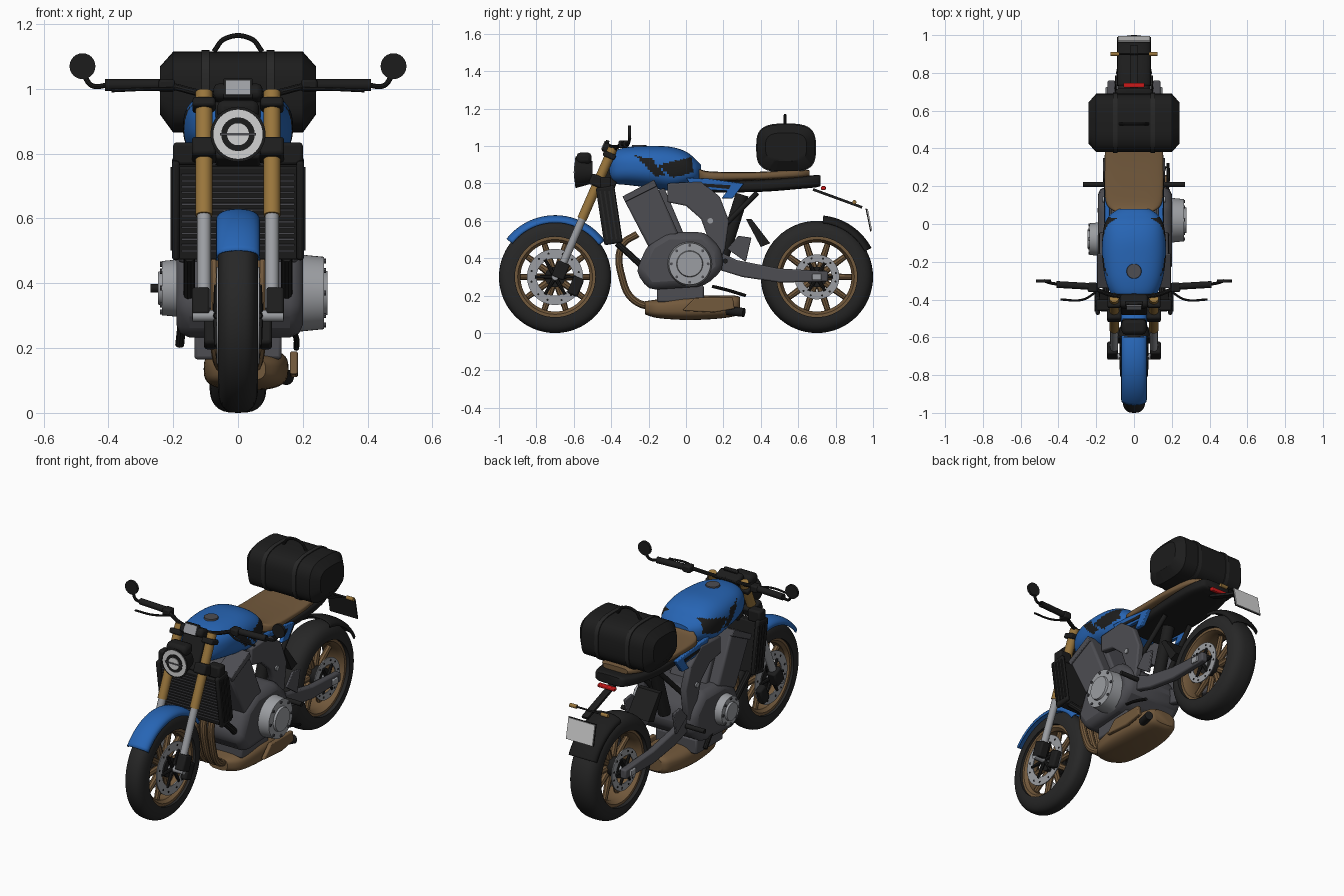
import bpy, bmesh, math
from mathutils import Vector, Matrix
from mathutils.geometry import intersect_point_quad_2d as in_quad

cube = bpy.data.objects.get("Cube")
if cube:
    bpy.data.objects.remove(cube)
SIDES = ((1, "left"), (-1, "right"))
made = []


def material(name, *rgb):
    m = bpy.data.materials.new(name)
    m.use_nodes = True
    m.diffuse_color = (*rgb, 1)
    m.node_tree.nodes["Principled BSDF"].inputs["Base Color"].default_value = (*rgb, 1)
    return m


black = material("matte black", .012, .012, .012)
rubber = material("tyre rubber", .02, .02, .02)
blue = material("paint blue", .02, .13, .46)
bronze = material("bronze brown", .17, .1, .045)
gold = material("fork gold", .32, .18, .045)
grey = material("engine grey", .075, .075, .085)
silver = material("bare silver", .33, .34, .36)
white = material("plate white", .65, .65, .65)
red = material("lamp red", .6, .01, .01)


def finish(name, bm, *mats):
    bmesh.ops.recalc_face_normals(bm, faces=bm.faces)
    me = bpy.data.meshes.new(name)
    bm.to_mesh(me)
    bm.free()
    for m in mats:
        me.materials.append(m)
    ob = bpy.data.objects.new(name, me)
    bpy.context.collection.objects.link(ob)
    made.append(ob)
    return ob


def bevel(ob, width, segments=2):
    mod = ob.modifiers.new("bevel", "BEVEL")
    mod.width, mod.segments = width, segments
    return ob


def box(name, loc, size, mat, tilt=0, soft=0):
    bm = bmesh.new()
    m = Matrix.Translation(loc) @ Matrix.Rotation(tilt, 4, "X") @ Matrix.Diagonal((*size, 1))
    bmesh.ops.create_cube(bm, size=1, matrix=m)
    ob = finish(name, bm, mat)
    return bevel(ob, soft) if soft else ob


def rod(name, a, b, r, mat, r2=None, sides=24):
    a, b = Vector(a), Vector(b)
    bm = bmesh.new()
    m = Matrix.Translation((a + b) / 2) @ (b - a).to_track_quat("Z", "Y").to_matrix().to_4x4()
    bmesh.ops.create_cone(bm, cap_ends=True, segments=sides, radius1=r,
                          radius2=r if r2 is None else r2, depth=(b - a).length, matrix=m)
    return finish(name, bm, mat)


def tube(name, points, r, mat):
    cu = bpy.data.curves.new(name, "CURVE")
    cu.dimensions, cu.bevel_depth, cu.bevel_resolution, cu.use_fill_caps = "3D", r, 3, True
    sp = cu.splines.new("BEZIER")
    sp.bezier_points.add(len(points) - 1)
    for p, co in zip(sp.bezier_points, points):
        p.co, p.handle_left_type, p.handle_right_type = co, "AUTO", "AUTO"
    tmp = bpy.data.objects.new(name, cu)
    bm = bmesh.new()
    bm.from_mesh(tmp.to_mesh())
    bpy.data.objects.remove(tmp)
    return finish(name, bm, mat)


def plate(name, outline, x0, x1, mat, soft=0):
    """Side outline (y, z) pushed out across x."""
    bm = bmesh.new()
    face = bm.faces.new([bm.verts.new((x0, y, z)) for y, z in outline])
    out = bmesh.ops.extrude_face_region(bm, geom=[face])["geom"]
    bmesh.ops.translate(bm, vec=(x1 - x0, 0, 0), verts=[v for v in out if isinstance(v, bmesh.types.BMVert)])
    ob = finish(name, bm, mat)
    return bevel(ob, soft) if soft else ob


def bridge(bm, rings, wrap, closed):
    n = len(rings[0])
    for i in range(len(rings) if wrap else len(rings) - 1):
        a, b = rings[i], rings[(i + 1) % len(rings)]
        for j in range(n if closed else n - 1):
            k = (j + 1) % n
            bm.faces.new((a[j], a[k], b[k], b[j]))


def lathe(name, profile, centre, mat, start=0, end=360, steps=64, closed=True):
    """Profile (radius, x) swept about a sideways axis through centre (y, z)."""
    bm, full = bmesh.new(), end - start == 360
    rings = []
    for i in range(steps if full else steps + 1):
        a = math.radians(start + (end - start) * i / steps)
        rings.append([bm.verts.new((x, centre[0] + r * math.cos(a), centre[1] + r * math.sin(a)))
                      for r, x in profile])
    bridge(bm, rings, full, closed)
    return finish(name, bm, mat)


def loft(name, stations, *mats, along="Y", power=2.5, shift=0, fine=5, n=40):
    """Stations (position, half width, bottom, top) joined by rounded sections."""
    S = [Vector(s) for s in stations]
    S = [S[0]] + S + [S[-1]]
    bm, rings = bmesh.new(), []
    for i in range(1, len(S) - 2):
        for t in [k / fine for k in range(fine + (i == len(S) - 3))]:
            p, q, u, v = S[i - 1:i + 3]
            pos, hw, lo, hi = q + (u - p) * t / 2 + (p * 2 - q * 5 + u * 4 - v) * t**2 / 2 \
                + (q * 3 - p - u * 3 + v) * t**3 / 2
            ring = []
            for k in range(n):
                c, s = math.cos(math.tau * k / n), math.sin(math.tau * k / n)
                w = shift + hw * math.copysign(abs(c)**(2 / power), c)
                z = (lo + hi) / 2 + (hi - lo) / 2 * math.copysign(abs(s)**(2 / power), s)
                ring.append(bm.verts.new((w, pos, z) if along == "Y" else (pos, w, z)))
            rings.append(ring)
    bridge(bm, rings, False, True)
    bm.faces.new(rings[0])
    bm.faces.new(rings[-1])
    return finish(name, bm, *mats)


# Wheels: tyre, rim, spokes, hub and discs
def wheel(name, y, half, disc):
    c = (y, .3)
    tyre = [(.3 - .085 * (1 - math.sin(a)**.8), half * math.copysign(abs(math.cos(a))**.7, math.cos(a)))
            for a in [math.pi * i / 16 for i in range(17)]]
    lathe(name + "_tyre", tyre, c, rubber)
    w = half * .75
    lathe(name + "_rim", [(.235, w), (.2, w), (.185, w * .6), (.185, -w * .6), (.2, -w), (.235, -w)], c, bronze)
    rod(name + "_hub", (-w, *c), (w, *c), .055, black)
    rod(name + "_axle", (-.14, *c), (.14, *c), .018, silver)
    for i in range(10):
        a = math.tau * i / 10
        d = Vector((0, math.cos(a), math.sin(a)))
        rod(name + "_spoke", Vector((0, *c)) + d * .04, Vector((0, *c)) + d * .195, .02, bronze, .015, 8)
    for s, side in SIDES:
        x = s * (half + .004)
        lathe(f"{name}_{side}_disc", [(disc, x), (disc, x - s * .006), (disc * .66, x - s * .006),
              (disc * .66, x)], c, silver)
        for i in range(6):
            a = math.tau * i / 6
            d = Vector((0, math.cos(a), math.sin(a)))
            p = Vector((x, *c))
            rod(f"{name}_{side}_carrier", p, p + d * disc * .72, .012, black, .008, 8)
            for turn in (.2, .8):
                h = Vector((0, math.cos(a + turn), math.sin(a + turn))) * disc * .86
                rod(f"{name}_{side}_disc_hole", p + h, p + h + Vector((s * .002, 0, 0)), .006, black, sides=8)


wheel("front", -.7, .062, .15)
wheel("rear", .7, .088, .12)
for name, y, w, a0, a1, mat in (("front", -.7, .068, 36, 142, blue), ("rear", .7, .09, 28, 84, black)):
    arc = [(.29 + .04 * math.sin(a)**.7, w * math.cos(a)) for a in [math.pi * i / 12 for i in range(13)]]
    fender = lathe(name + "_fender", arc, (y, .3), mat, a0, a1, 32, False)
    fender.modifiers.new("thickness", "SOLIDIFY").thickness = .006

# Front fork, bars, mirrors and side parts
c_frame = [(-.1, .8), (.08, .81), (.18, .73), (.23, .6), (.21, .45), (.15, .32),
           (.09, .38), (.12, .5), (.08, .61), (0, .68), (-.1, .7)]
for s, side in SIDES:
    x = s * .105
    rod(side + "_fork_lower", (x, -.68, .32), (x, -.55, .62), .021, silver)
    rod(side + "_fork_upper", (x, -.556, .61), (x, -.39, .99), .026, gold)
    box(side + "_fork_foot", (s * .115, -.67, .335), (.055, .07, .09), black, -.4, .008)
    box(side + "_brake_caliper", (s * .085, -.59, .25), (.04, .06, .1), black, -.4, .01)
    box(side + "_fork_clamp", (x, -.47, .81), (.075, .09, .06), black, -.4, .01)
    box(side + "_top_clamp", (x, -.41, .95), (.07, .07, .03), black, -.4, .008)
    tube(side + "_handlebar", [(0, -.38, .985), (s * .1, -.38, .985), (s * .22, -.34, 1.01), (s * .26, -.33, 1.01)], .011, black)
    rod(side + "_grip", (s * .24, -.33, 1.012), (s * .41, -.32, 1.012), .018, black)
    box(side + "_switches", (s * .22, -.335, 1.01), (.05, .05, .04), black, 0, .008)
    tube(side + "_lever", [(s * .2, -.36, 1), (s * .27, -.4, 1), (s * .39, -.4, .995)], .006, black)
    tube(side + "_mirror_arm", [(s * .4, -.32, 1.012), (s * .45, -.31, 1.01), (s * .475, -.3, 1.04)], .008, black)
    rod(side + "_mirror", (s * .48, -.31, 1.07), (s * .48, -.295, 1.07), .04, black)
    # Radiator guards and airbox
    box(side + "_radiator_guard", (s * .192, -.41, .63), (.024, .1, .31), black, .15, .01)
    for k in range(4):
        box(side + "_guard_rib", (s * .205, -.44 + k * .024, .63), (.008, .008, .26), rubber, .15)
    box(side + "_radiator_bracket", (s * .16, -.43, .8), (.08, .06, .07), black, 0, .01)
    plate(side + "_airbox", [(-.34, .73), (-.17, .82), (-.04, .53), (-.2, .46)], s * .08, s * .185, grey, .012)
    plate(side + "_airbox_lid", [(-.34, .73), (-.17, .82), (-.155, .785), (-.325, .7)], s * .08, s * .195, grey, .004)
    # Frame, trim and swingarm
    plate(side + "_main_frame", c_frame, s * .12, s * .16, grey, .008)
    rod(side + "_frame_bolt", (s * .15, .13, .6), (s * .168, .13, .6), .015, silver)
    tube(side + "_down_tube", [(s * .15, -.37, .48), (s * .15, -.28, .4), (s * .15, -.18, .3)], .018, black)
    plate(side + "_seat_trim", [(0, .83), (.12, .825), (.31, .8), (.25, .72), (.19, .72), (.22, .76), (.04, .77)],
          s * .13, s * .155, blue, .004)
    plate(side + "_trim_inset", [(.08, .8), (.24, .79), (.23, .77), (.08, .785)], s * .15, s * .158, black)
    rod(side + "_subframe_strut", (s * .09, .38, .75), (s * .11, .17, .54), .014, black)
    plate(side + "_swingarm", [(.17, .44), (.27, .39), (.5, .345), (.76, .33), (.76, .275), (.5, .27), (.3, .3), (.17, .34)],
          s * .1, s * .14, grey, .008)
    box(side + "_axle_block", (s * .14, .7, .3), (.02, .05, .035), silver, 0, .004)
    plate(side + "_heel_guard", [(.22, .45), (.28, .52), (.35, .51), (.32, .38)], s * .15, s * .165, grey, .004)
    rod(side + "_foot_peg", (s * .15, .21, .385), (s * .27, .21, .385), .013, black)
    rod(side + "_rear_signal_stem", (0, .9, .7), (s * .08, .9, .7), .005, black)
    rod(side + "_rear_signal", (s * .08, .9, .7), (s * .125, .9, .7), .011, gold)

# Headlight and dash
rod("headlight_shell", (0, -.59, .86), (0, -.5, .86), .085, black, .06, 40)
box("headlight_cowl", (0, -.545, .935), (.13, .08, .06), black, 0, .02)
for name, r, depth, mat in (("ring", .076, .003, white), ("glass", .052, .006, black), ("core", .034, .009, white)):
    rod("headlight_" + name, (0, -.58, .86), (0, -.59 - depth, .86), r, mat, sides=40)
box("headlight_bar", (0, -.6, .86), (.11, .004, .008), grey)
box("dash_body", (0, -.41, .985), (.15, .07, .05), black, -.4, .015)
box("dash_screen_case", (0, -.43, 1), (.09, .02, .065), black, -.4, .004)
box("dash_screen", (0, -.442, 1.004), (.078, .006, .05), silver, -.4)
box("steering_head", (0, -.4, .86), (.14, .1, .2), black, -.4, .01)

# Radiator with slats
box("radiator", (0, -.41, .62), (.37, .06, .29), black, .15, .006)
for k in range(14):
    z = .5 + k * .018
    box("radiator_slat", (0, -.443 - (z - .62) * .15, z), (.35, .008, .006), grey, .15)

# Engine
plate("crankcase", [(-.27, .33), (-.2, .48), (-.1, .54), (.1, .54), (.19, .45), (.2, .34), (.1, .25), (-.2, .23)],
      -.19, .2, grey, .04)
box("cylinder_block", (0, -.15, .6), (.24, .2, .3), grey, .4, .01)
box("sump", (0, -.03, .21), (.27, .25, .09), grey, 0, .01)
for name, x0, x1, y, z, r in (("clutch", .18, .265, .02, .37, .12), ("alternator", -.17, -.235, -.08, .385, .09)):
    d = math.copysign(.012, x1)
    rod(name + "_cover", (x0, y, z), (x1, y, z), r, silver, r * .93, 48)
    rod(name + "_cap", (x1 - d, y, z), (x1 + d, y, z), r * .62, silver, r * .56, 40)
    for i in range(8):
        a = math.tau * i / 8
        p = Vector((x1, y + r * .82 * math.cos(a), z + r * .82 * math.sin(a)))
        rod(name + "_bolt", p, p + Vector((d / 2, 0, 0)), .008, grey, sides=8)
tube("side_stand", [(-.15, -.1, .46), (-.17, 0, .3), (-.18, .08, .21)], .014, black)
tube("brake_pedal", [(.17, .14, .25), (.18, .22, .23), (.18, .32, .2)], .009, black)

# Exhaust
for x in (-.075, -.025, .025, .075):
    tube("exhaust_header", [(x, -.26, .53), (x, -.34, .47), (x * .95, -.34, .29), (x * .8, -.27, .17), (x * .5, -.1, .14)], .02, bronze)
loft("muffler", [(-.22, .06, .1, .17), (-.15, .11, .08, .18), (0, .13, .07, .2), (.15, .125, .075, .2),
                 (.26, .1, .09, .2), (.29, .07, .11, .19)], bronze, shift=.025, power=3)
plate("muffler_shield", [(-.02, .12), (.05, .19), (.25, .19), (.26, .13), (.15, .11)], .16, .185, bronze, .006)
rod("exhaust_tip", (.12, .22, .12), (.15, .31, .11), .024, black)

# Tank with dark side panels chosen by position
tank = loft("fuel_tank", [(-.41, .07, .83, .93), (-.38, .115, .8, .975), (-.3, .15, .79, .995), (-.18, .168, .775, 1),
                          (-.08, .168, .76, .995), (0, .155, .78, .97), (.05, .125, .8, .93), (.08, .08, .83, .9)],
            blue, black, fine=9, n=72)
panels = [[Vector(p) for p in q] for q in (((-.27, .95), (-.18, .93), (-.11, .84), (-.17, .84)),
                                           ((-.15, .9), (.03, .94), (.04, .86), (-.07, .83)))]
for f in tank.data.polygons:
    spot = Vector((f.center.y, f.center.z))
    f.material_index = int(any(in_quad(spot, *q) for q in panels))
rod("filler_cap", (0, -.25, .985), (0, -.25, 1.006), .042, grey, .038, 32)

# Seat, tail and rear gear
loft("seat", [(.07, .11, .81, .88), (.12, .15, .81, .865), (.3, .155, .815, .86), (.45, .15, .82, .865),
              (.6, .12, .83, .875), (.66, .08, .84, .87)], bronze, power=4)
loft("tail", [(.1, .12, .75, .81), (.4, .14, .755, .82), (.6, .13, .77, .835), (.7, .1, .78, .845),
              (.72, .08, .79, .84)], black, power=4)
rod("rear_shock", (0, .3, .74), (0, .2, .42), .035, black)
plate("inner_hugger", [(.32, .61), (.35, .61), (.45, .48), (.4, .46)], -.07, .07, black)
box("tail_lamp", (0, .735, .775), (.11, .025, .02), red, 0, .005)
box("plate_arm", (0, .81, .72), (.04, .28, .014), black, -.35)
box("plate_holder", (0, .975, .605), (.18, .006, .125), black, .2)
box("number_plate", (0, .981, .605), (.172, .006, .118), white, .2)

# Roll bag with straps and handle
loft("roll_bag", [(-.24, .11, .92, 1.07), (-.2, .155, .865, 1.115), (.2, .155, .865, 1.115), (.24, .11, .92, 1.07)],
     black, along="X", power=3.2, shift=.535, fine=1)
for s, side in SIDES:
    loft(side + "_bag_strap", [(s * .1 - .012, .16, .86, 1.12), (s * .1 + .012, .16, .86, 1.12)], rubber,
         along="X", power=3.2, shift=.535, fine=1)
tube("bag_handle", [(-.075, .53, 1.115), (-.04, .53, 1.155), (.04, .53, 1.155), (.075, .53, 1.115)], .008, black)

# Smooth shading that keeps hard edges
for ob in bpy.context.selected_objects:
    ob.select_set(False)
for ob in made:
    ob.select_set(True)
bpy.context.view_layer.objects.active = made[0]
bpy.ops.object.shade_smooth_by_angle(angle=math.radians(35))
